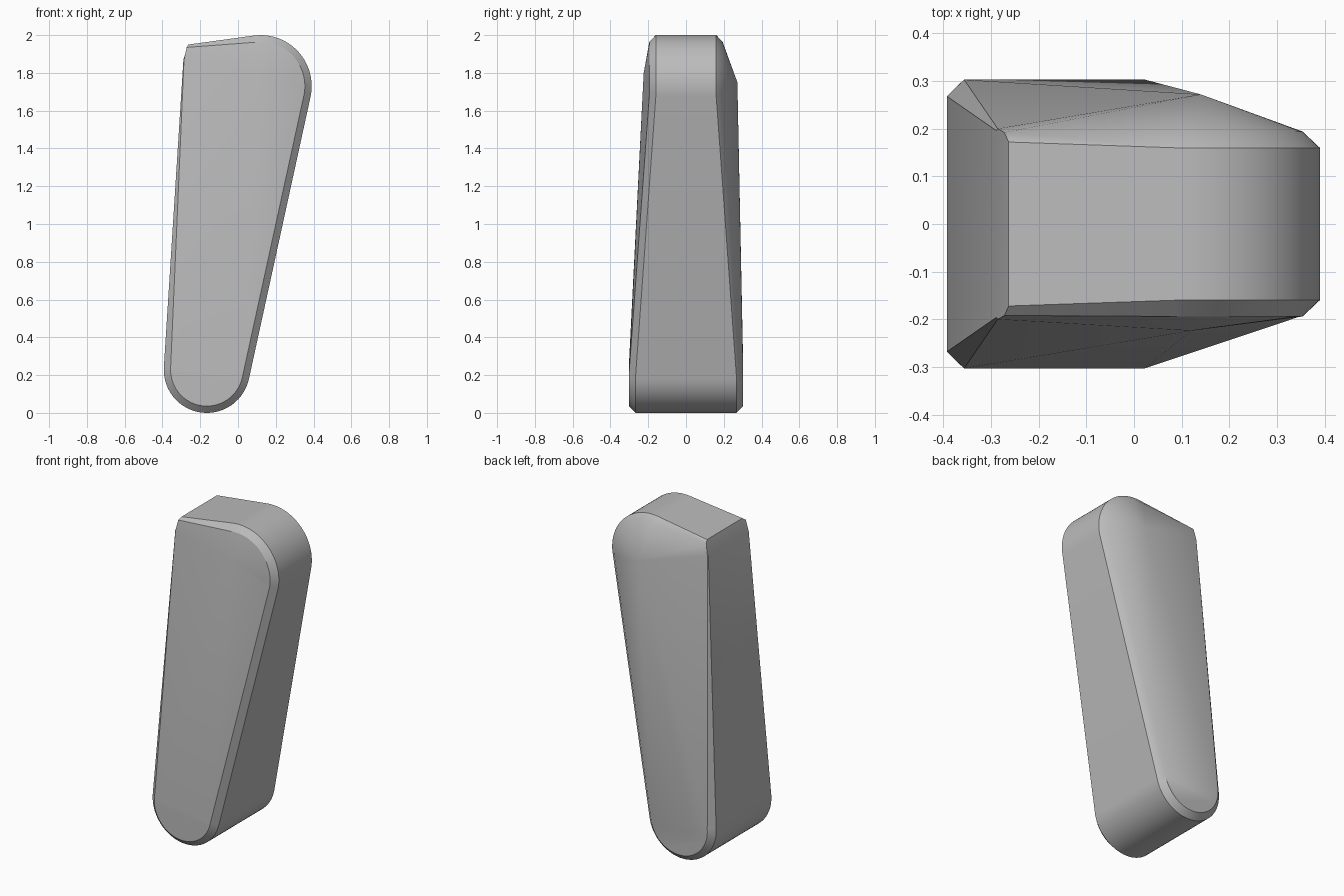
import bpy, bmesh, math

cube = bpy.data.objects.get("Cube")
if cube:
    bpy.data.objects.remove(cube, do_unlink=True)

grey = bpy.data.materials.new("plain_grey")
grey.use_nodes = True
grey.diffuse_color = (0.5, 0.5, 0.5, 1)
grey.node_tree.nodes["Principled BSDF"].inputs["Base Color"].default_value = (0.5, 0.5, 0.5, 1)


def arc(cx, cz, radius, start, end, steps):
    """Points on a circle in the xz plane, angles in degrees."""
    angles = [math.radians(start + (end - start) * i / steps) for i in range(steps + 1)]
    return [(cx + radius * math.cos(a), cz + radius * math.sin(a)) for a in angles]


BOTTOM_STEPS, TOP_STEPS = 28, 24


def outline(inset, bottom_y, top_y, corners):
    """Closed tapered outline as (x, half depth, z)."""
    low = arc(-0.165, 0.228, 0.228 - inset, 176.4, 347.7, BOTTOM_STEPS)
    high = arc(0.12, 1.73, 0.27 - inset, -12.3, 97.5, TOP_STEPS)
    return [(x, bottom_y, z) for x, z in low] + [(x, top_y, z) for x, z in high] + corners


rim = outline(0, 0.268, 0.16, [(-0.263, 0.172, 1.95), (-0.289, 0.196, 1.87)])
edge = outline(0.036, 0.303, 0.194, [(-0.272, 0.192, 1.935), (-0.286, 0.2, 1.865)])
count = len(rim)

bm = bmesh.new()


def loop(points, side):
    return [bm.verts.new((x, y * side, z)) for x, y, z in points]


def bridge(a, b):
    for i in range(count):
        j = (i + 1) % count
        bm.faces.new((a[i], a[j], b[j], b[i]))


# Side band between the two rims
front_rim, back_rim = loop(rim, -1), loop(rim, 1)
bridge(front_rim, back_rim)

# Chamfer and faceted cap on each side, flat at the rounded foot
for side, rim_loop, peak in ((-1, front_rim, (0.12, -0.224, 1.8)),
                             (1, back_rim, (0.14, 0.272, 1.75))):
    edge_loop = loop(edge, side)
    bridge(rim_loop, edge_loop)
    bm.faces.new(edge_loop[:BOTTOM_STEPS + 1])
    top = bm.verts.new(peak)
    bm.faces.new((edge_loop[0], edge_loop[BOTTOM_STEPS], top))
    for i in range(BOTTOM_STEPS, count):
        bm.faces.new((edge_loop[i], edge_loop[(i + 1) % count], top))

bmesh.ops.recalc_face_normals(bm, faces=bm.faces)
mesh = bpy.data.meshes.new("tapered_block")
bm.to_mesh(mesh)
bm.free()
mesh.materials.append(grey)
block = bpy.data.objects.new("tapered_block", mesh)
bpy.context.collection.objects.link(block)

# Smooth the round ends, keep the chamfer edges crisp
bpy.ops.object.select_all(action="DESELECT")
block.select_set(True)
bpy.context.view_layer.objects.active = block
bpy.ops.object.shade_smooth_by_angle(angle=math.radians(30))
